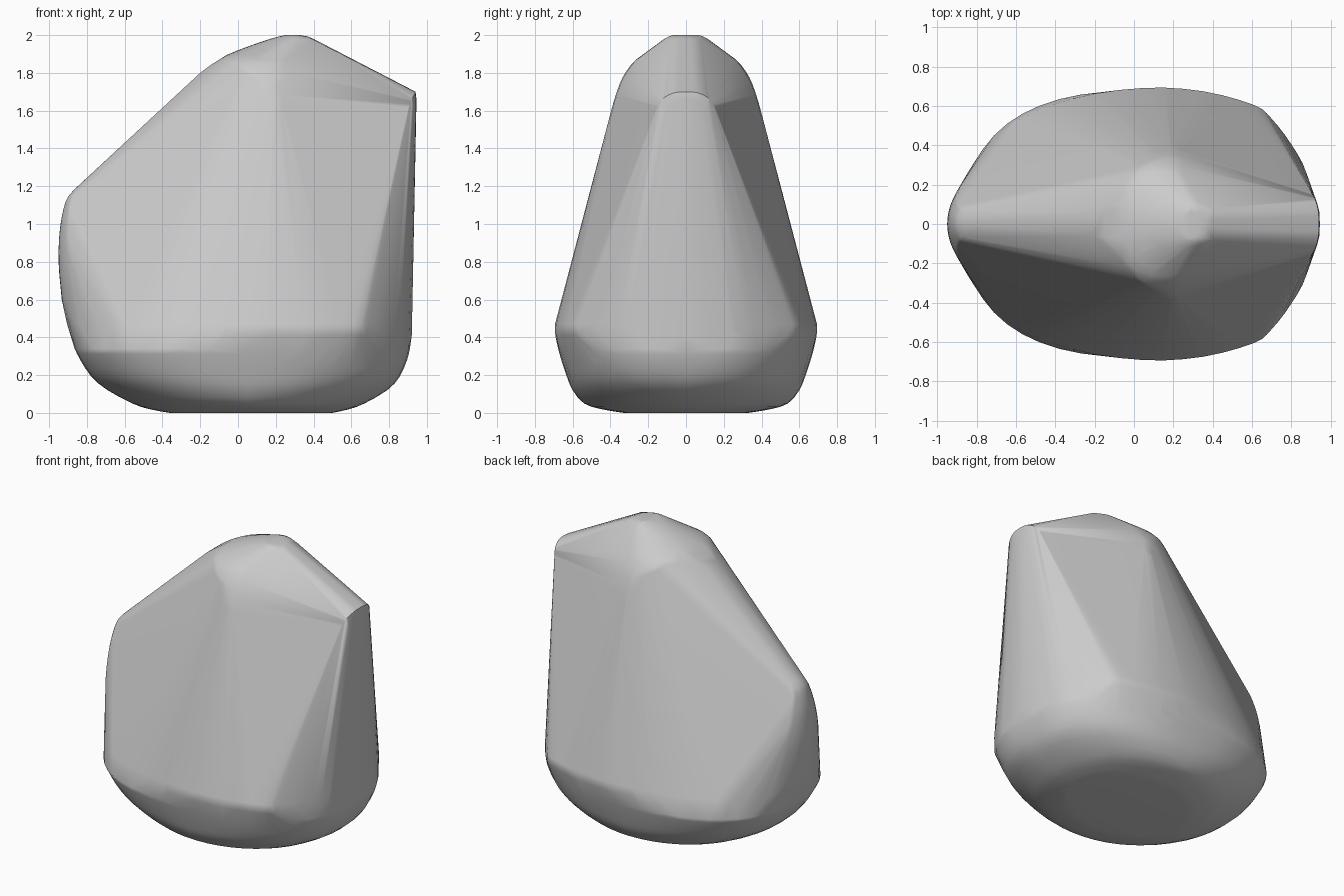
import bpy, bmesh, math
from mathutils import Vector

if "Cube" in bpy.data.objects:
    bpy.data.objects.remove(bpy.data.objects["Cube"])

stone = bpy.data.materials.new("stone grey")
stone.use_nodes = True
colour = (0.6, 0.6, 0.6, 1)
stone.diffuse_color = colour
stone.node_tree.nodes["Principled BSDF"].inputs["Base Color"].default_value = colour


def spline(points, steps=3):
    """Rounded path through points with any number of components."""
    pts = [Vector(p) for p in points]
    pts = [2 * pts[0] - pts[1]] + pts + [2 * pts[-1] - pts[-2]]
    path = []
    for a, b, c, d in zip(pts, pts[1:], pts[2:], pts[3:]):
        for i in range(steps):
            t = i / steps
            path.append(0.5 * (2 * b + (c - a) * t + (2 * a - 5 * b + 4 * c - d) * t ** 2
                               + (3 * b - a - 3 * c + d) * t ** 3))
    return path + [pts[-2]]


def ring(z, left, right, width, power, count=24):
    """Half of a squared-off ellipse at one height."""
    half = []
    for i in range(count + 1):
        a = math.pi * i / count
        x = math.copysign(abs(math.cos(a)) ** power, math.cos(a))
        y = max(0, math.sin(a)) ** power
        half.append(((left + right) / 2 + x * (right - left) / 2, y * width, z))
    return half


cloud = []

# Widest belt of the body, one half in plan
belt = spline([(-0.905, 0), (-0.88, 0.18), (-0.8, 0.325), (-0.6, 0.52), (-0.3, 0.64), (0.05, 0.692),
               (0.35, 0.675), (0.61, 0.605), (0.7, 0.535), (0.8, 0.405), (0.88, 0.25), (0.92, 0)])
cloud += [(p.x, p.y, 0.47) for p in belt]
cloud += [(p.x, p.y * 0.998, 0.41) for p in belt if p.x > -0.6]

# Rounded underside: height, left end, right end, half width, squareness
for section in spline([(0.34, -0.865, 0.91, 0.677, 0.82), (0.28, -0.835, 0.895, 0.66, 0.83),
                       (0.19, -0.775, 0.855, 0.63, 0.86), (0.12, -0.69, 0.79, 0.6, 0.92),
                       (0.05, -0.56, 0.67, 0.54, 0.98), (0.02, -0.47, 0.59, 0.45, 1),
                       (0, -0.36, 0.5, 0.33, 1)], 2):
    cloud += ring(*section)

# Blunt nose with its narrow upper edge: height, reach, half width
for z, x, width in spline([(0.6, -0.933, 0.24), (0.8, -0.95, 0.19), (0.98, -0.942, 0.135),
                           (1.12, -0.912, 0.088), (1.18, -0.87, 0.07)]):
    for i in range(7):
        t = i / 6
        cloud.append((x + 0.065 * t ** 2 * width / 0.19, width * t, z))

# Upright edge on the other end, finishing in a sharp tip
tip = spline([(0.94, 0, 1.7), (0.938, 0.06, 1.695), (0.925, 0.115, 1.67),
              (0.91, 0.145, 1.635), (0.89, 0.168, 1.58), (0.875, 0.183, 1.52)])
cloud += [tuple(p) for p in tip]
cloud += [(0.945, 0, 1.66), (0.943, 0.06, 1.65), (0.93, 0.11, 1.6)]

# Domed crown: rings shrinking upward
for section in spline([(1.55, 0.02, 0.38, 0.407, 0.82), (1.63, -0.02, 0.385, 0.388, 0.82),
                       (1.74, -0.07, 0.39, 0.352, 0.84), (1.81, -0.12, 0.395, 0.315, 0.86),
                       (1.87, -0.1, 0.395, 0.265, 0.9), (1.92, 0.0, 0.395, 0.19, 0.95),
                       (1.98, 0.17, 0.4, 0.115, 1), (2, 0.25, 0.33, 0.07, 1)], 2):
    cloud += ring(*section, count=16)
cloud += [(-0.2, 0.06, 1.8), (-0.15, 0.065, 1.838), (-0.1, 0.07, 1.87), (0.4, 0.08, 1.975)]

# Mirrored skin around all the points
bm = bmesh.new()
for x, y, z in cloud:
    bm.verts.new((x, y, min(z, 2)))
    bm.verts.new((x, -y, min(z, 2)))
bmesh.ops.remove_doubles(bm, verts=bm.verts, dist=0.004)
bmesh.ops.convex_hull(bm, input=bm.verts)
loose = [v for v in bm.verts if not v.link_faces]
bmesh.ops.delete(bm, geom=loose, context="VERTS")
bmesh.ops.recalc_face_normals(bm, faces=bm.faces)
mesh = bpy.data.meshes.new("boulder")
bm.to_mesh(mesh)
bm.free()
mesh.materials.append(stone)
boulder = bpy.data.objects.new("boulder", mesh)
bpy.context.collection.objects.link(boulder)
bpy.context.view_layer.objects.active = boulder
boulder.select_set(True)
bpy.ops.object.shade_smooth_by_angle(angle=math.radians(50))
weighted = boulder.modifiers.new("even shading", "WEIGHTED_NORMAL")
weighted.keep_sharp = True
